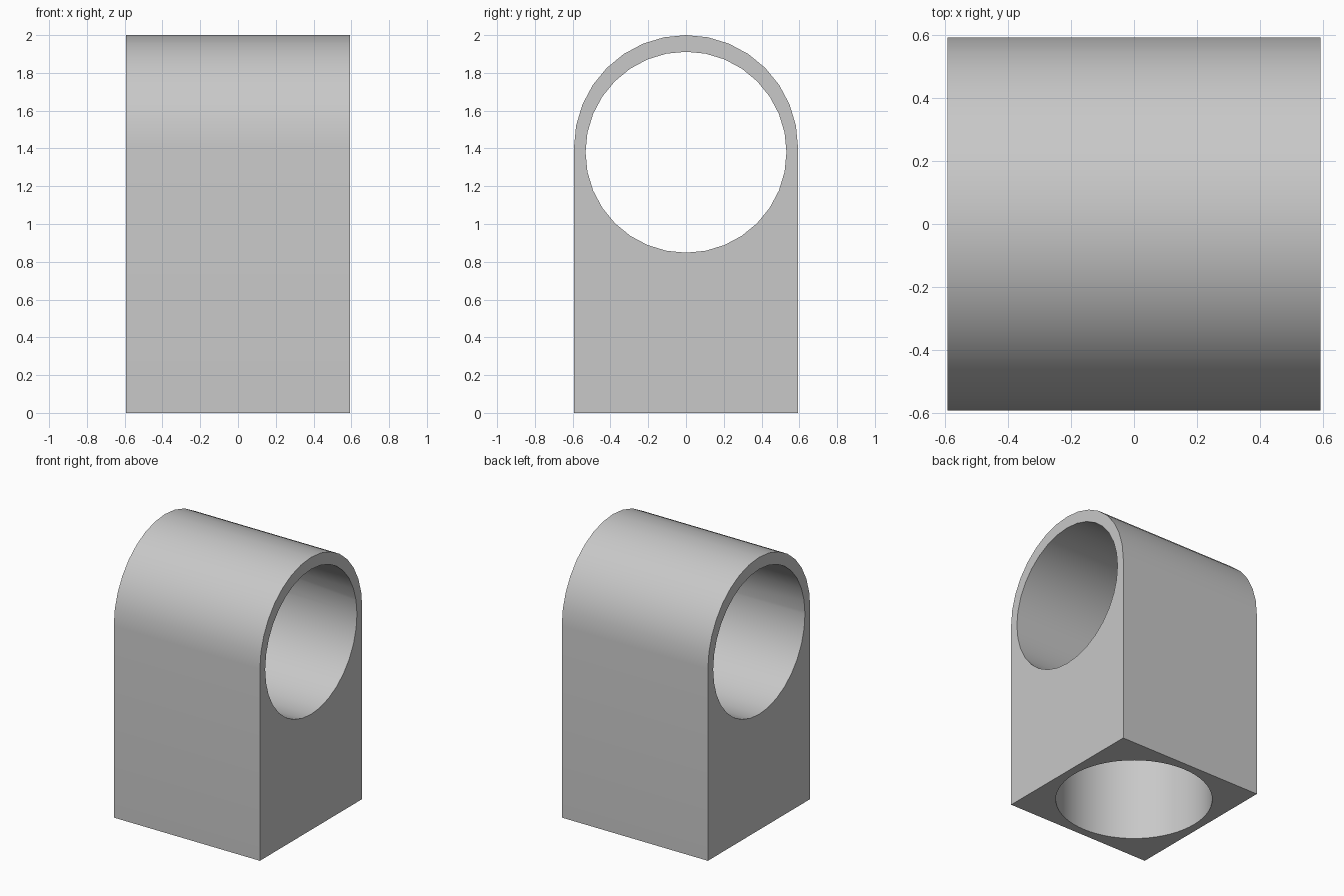
import bpy, bmesh
from math import pi, sin, cos, radians

cube = bpy.data.objects.get("Cube")
if cube:
    bpy.data.objects.remove(cube, do_unlink=True)

HALF = 0.593          # half width and arch radius
SHOULDER = 2 - HALF   # height where the arch begins
BORE = 0.532          # radius of both bores
BORE_Z = 1.38         # height of the cross bore axis
SOCKET_DEPTH = 0.78   # blind bore in the underside

grey = bpy.data.materials.new("light_grey")
grey.use_nodes = True
colour = (0.58, 0.58, 0.58, 1)
grey.diffuse_color = colour
grey.node_tree.nodes["Principled BSDF"].inputs["Base Color"].default_value = colour

# Arched block: side profile extruded along x
arch = [(HALF * cos(pi * i / 16), SHOULDER + HALF * sin(pi * i / 16)) for i in range(17)]
profile = [(-HALF, 0), (HALF, 0)] + arch
bm = bmesh.new()
face = bm.faces.new([bm.verts.new((-HALF, y, z)) for y, z in profile])
ext = bmesh.ops.extrude_face_region(bm, geom=[face])
moved = [v for v in ext["geom"] if isinstance(v, bmesh.types.BMVert)]
bmesh.ops.translate(bm, verts=moved, vec=(2 * HALF, 0, 0))
bmesh.ops.recalc_face_normals(bm, faces=bm.faces)
mesh = bpy.data.meshes.new("arched_block")
bm.to_mesh(mesh)
bm.free()
mesh.materials.append(grey)
block = bpy.data.objects.new("arched_block", mesh)
bpy.context.collection.objects.link(block)


def cut_bore(name, location, rotation, depth, sides):
    """Subtract a cylinder from the block."""
    bpy.ops.mesh.primitive_cylinder_add(vertices=sides, radius=BORE, depth=depth,
                                        location=location, rotation=rotation)
    cutter = bpy.context.object
    cutter.name = name
    cutter.hide_render = True
    cutter.data.materials.append(grey)
    mod = block.modifiers.new(name, "BOOLEAN")
    mod.operation = "DIFFERENCE"
    mod.solver = "EXACT"
    mod.object = cutter
    bpy.ops.object.select_all(action="DESELECT")
    block.select_set(True)
    bpy.context.view_layer.objects.active = block
    bpy.ops.object.modifier_apply(modifier=name)
    bpy.data.objects.remove(cutter, do_unlink=True)


# Cross bore through the arch, and blind socket from below
cut_bore("cross_bore", (0, 0, BORE_Z), (0, pi / 2, 0), 2, 32)
cut_bore("base_socket", (0, 0, 0), (0, 0, 0), 2 * SOCKET_DEPTH, 64)

bpy.ops.object.shade_smooth_by_angle(angle=radians(30))
